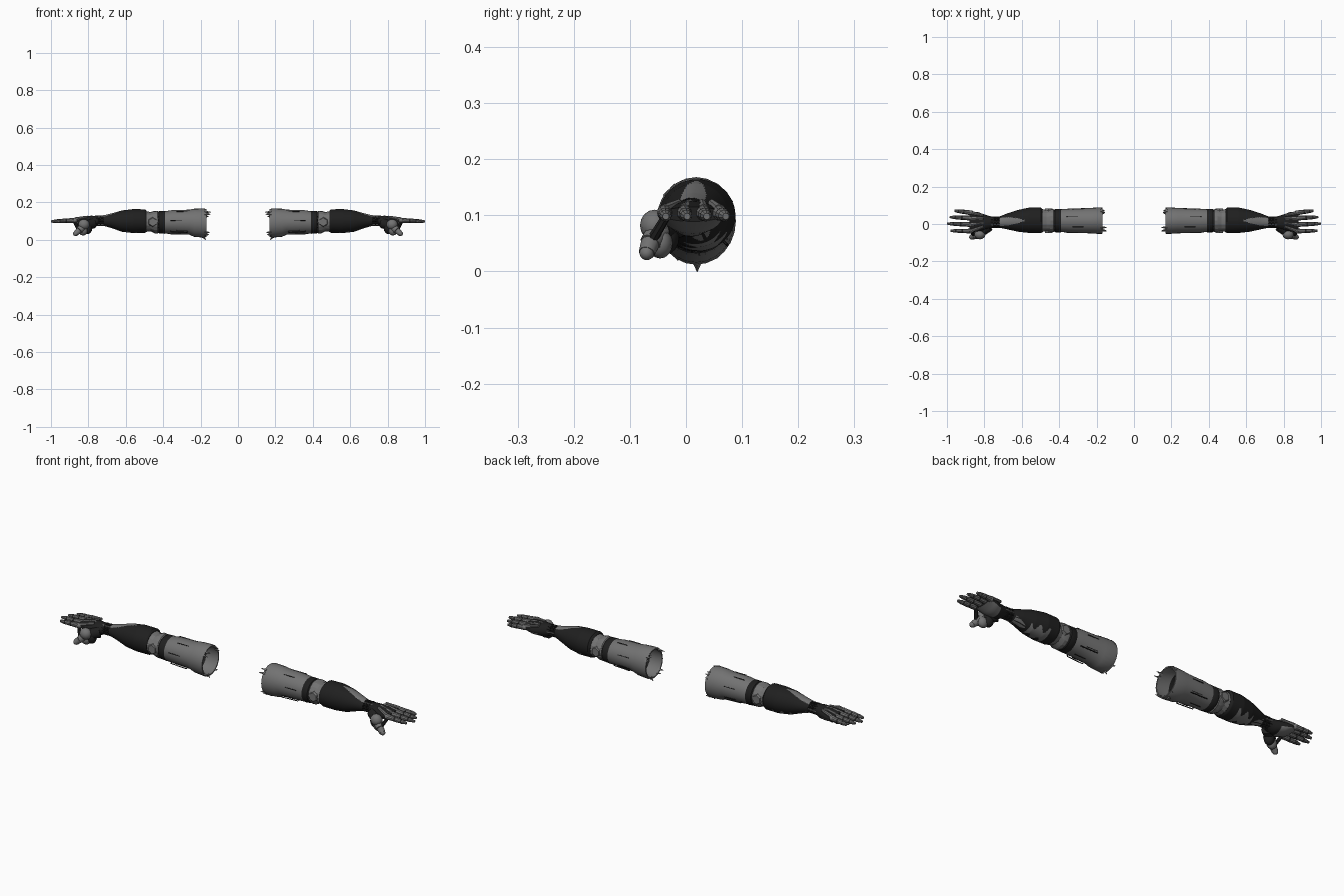
import bpy, bmesh, math, random
from mathutils import Matrix, Vector

random.seed(4)
cube = bpy.data.objects.get("Cube")
if cube:
    bpy.data.objects.remove(cube)


def material(name, value):
    m = bpy.data.materials.new(name)
    m.use_nodes = True
    color = (value, value, value, 1)
    m.diffuse_color = color
    m.node_tree.nodes["Principled BSDF"].inputs["Base Color"].default_value = color
    return m


MATS = [material("steel grey", 0.17), material("black shell", 0.014)]
GREY, BLACK = 0, 1


def finish(name, bm, angle=35):
    """Turn a bmesh into a smooth-by-angle object mirrored to the other arm."""
    mesh = bpy.data.meshes.new(name)
    bm.to_mesh(mesh)
    bm.free()
    for m in MATS:
        mesh.materials.append(m)
    ob = bpy.data.objects.new(name, mesh)
    bpy.context.scene.collection.objects.link(ob)
    bpy.ops.object.select_all(action='DESELECT')
    ob.select_set(True)
    bpy.context.view_layer.objects.active = ob
    bpy.ops.object.shade_smooth_by_angle(angle=math.radians(angle))
    mirror = ob.modifiers.new("other_arm", 'MIRROR')
    mirror.use_mirror_merge = False


def section(stations, x):
    """Interpolated (centre y, centre z, radius y, radius z) at x."""
    for a, b in zip(stations, stations[1:]):
        if x <= b[0]:
            t = (x - a[0]) / (b[0] - a[0])
            return [u + (v - u) * t for u, v in zip(a[1:], b[1:])]
    return stations[-1][1:]


def dense(stations, count):
    x0, x1 = stations[0][0], stations[-1][0]
    xs = [x0 + (x1 - x0) * i / count for i in range(count + 1)]
    return [(x, *section(stations, x)) for x in xs]


def loft(name, stations, rule, sides=24, caps=True, angle=35):
    """Skin elliptical rings along x; rule(x, angle) picks the colour."""
    bm = bmesh.new()
    rings = []
    for x, cy, cz, ry, rz in stations:
        rings.append([bm.verts.new((x, cy + ry * math.cos(a), cz + rz * math.sin(a)))
                      for a in (math.tau * i / sides for i in range(sides))])
    for k, (r, s) in enumerate(zip(rings, rings[1:])):
        for i in range(sides):
            j = (i + 1) % sides
            f = bm.faces.new((r[i], r[j], s[j], s[i]))
            x = (stations[k][0] + stations[k + 1][0]) / 2
            f.material_index = rule(x, math.tau * (i + 0.5) / sides)
    if caps:
        for ring in (rings[0], rings[-1]):
            bm.faces.new(ring).material_index = BLACK
    bmesh.ops.recalc_face_normals(bm, faces=bm.faces)
    finish(name, bm, angle)


def paint(verts, mat):
    for f in {f for v in verts for f in v.link_faces}:
        f.material_index = mat


def rod(bm, p, q, r1, r2, mat, sides=10):
    p, q = Vector(p), Vector(q)
    turn = (q - p).to_track_quat('Z', 'Y').to_matrix().to_4x4()
    made = bmesh.ops.create_cone(bm, cap_ends=True, segments=sides, radius1=r1, radius2=r2,
                                 depth=(q - p).length,
                                 matrix=Matrix.Translation((p + q) / 2) @ turn)
    paint(made["verts"], mat)


def ball(bm, p, size, mat):
    made = bmesh.ops.create_uvsphere(bm, u_segments=12, v_segments=8, radius=1,
                                     matrix=Matrix.Translation(p) @ Matrix.Diagonal((*size, 1)))
    paint(made["verts"], mat)


def on_surface(stations, x, a, lift=0.0):
    cy, cz, ry, rz = section(stations, x)
    return Vector((x, cy + (ry + lift) * math.cos(a), cz + (rz + lift) * math.sin(a)))


# Upper arm: flared open sleeve with a folded-in lining and dark floor
sleeve = [(0.168, 0.018, 0.09, 0.070, 0.074), (0.185, 0.018, 0.09, 0.071, 0.078),
          (0.235, 0.018, 0.091, 0.068, 0.075), (0.26, 0.018, 0.094, 0.067, 0.067),
          (0.35, 0.018, 0.095, 0.064, 0.064), (0.39, 0.018, 0.093, 0.061, 0.060)]
loft("sleeve_shell", sleeve, lambda x, a: GREY, caps=False)
lining = [(x, cy, cz, ry - 0.006, rz - 0.006) for x, cy, cz, ry, rz in sleeve[:4]]
loft("sleeve_lining", lining + [(0.262, 0.018, 0.093, 0.01, 0.01)],
     lambda x, a: GREY if x < 0.22 else BLACK, caps=False)
loft("sleeve_rim", [sleeve[0], (0.1685, *lining[0][1:])], lambda x, a: GREY, caps=False)

# Torn spikes in clusters around the open shoulder end
bm = bmesh.new()
for a in (0.5, 0.75, 0.95, 2.2, 2.45, 3.9, 4.2, 5.3):
    root = on_surface(sleeve, 0.178, a, -0.004)
    tip = root + Vector((-random.uniform(0.018, 0.036), random.uniform(-0.008, 0.008), 0))
    rod(bm, root, tip, 0.008, 0.001, GREY, 4)
rod(bm, (0.185, 0.02, 0.016), (0.172, 0.02, 0), 0.008, 0.001, GREY, 4)
finish("torn_spikes", bm)

# Thin slots and two side rails on the sleeve
bm = bmesh.new()
for k in range(7):
    a = math.tau * (k + 0.35) / 7
    x = 0.30 + 0.03 * (k % 2)
    made = bmesh.ops.create_cube(
        bm, size=1, matrix=Matrix.Translation(on_surface(sleeve, x, a))
        @ Matrix.Rotation(a, 4, 'X') @ Matrix.Diagonal((0.06, 0.004, 0.003, 1)))
    paint(made["verts"], BLACK)
for a in (-0.7, -2.3):
    ends = [on_surface(sleeve, x, a, 0.006) for x in (0.27, 0.36)]
    rod(bm, ends[0], ends[1], 0.0025, 0.0025, BLACK, 6)
    for x, e in zip((0.27, 0.36), ends):
        rod(bm, on_surface(sleeve, x, a, -0.004), e, 0.0025, 0.0025, BLACK, 6)
finish("sleeve_slots", bm)

# Elbow: black band, waisted grey cuff and side bosses
loft("elbow_band", [(0.38, 0.018, 0.093, 0.055, 0.055), (0.393, 0.018, 0.093, 0.063, 0.061),
                    (0.422, 0.018, 0.094, 0.062, 0.059), (0.43, 0.018, 0.094, 0.055, 0.052)],
     lambda x, a: BLACK)
loft("elbow_cuff", [(0.42, 0.018, 0.094, 0.054, 0.050), (0.43, 0.018, 0.094, 0.061, 0.060),
                    (0.447, 0.018, 0.095, 0.062, 0.060), (0.467, 0.018, 0.097, 0.058, 0.051),
                    (0.495, 0.019, 0.098, 0.061, 0.056)], lambda x, a: GREY, 16, angle=20)
bm = bmesh.new()
for s in (-1, 1):
    rod(bm, (0.456, 0.018 + s * 0.05, 0.095), (0.456, 0.018 + s * 0.065, 0.095),
        0.028, 0.022, GREY, 6)
finish("elbow_bosses", bm)

# Forearm: black shell with a grey wedge on top and torn grey patches below
forearm = [(0.488, 0.018, 0.098, 0.061, 0.056), (0.498, 0.02, 0.1, 0.068, 0.063),
           (0.56, 0.02, 0.1, 0.068, 0.064), (0.62, 0.017, 0.1, 0.058, 0.057),
           (0.68, 0.014, 0.102, 0.042, 0.038), (0.72, 0.01, 0.103, 0.030, 0.028)]


def forearm_colour(x, a):
    if abs(a - math.pi / 2) < (x - 0.58) * 5.5:
        return GREY
    below = abs(a - 1.6 * math.pi)
    if 0.54 < x < 0.635 and below < 0.5 + 0.25 * math.sin(x * 130):
        return GREY
    if 0.65 < x < 0.71 and below < (x - 0.64) * 12:
        return GREY if math.sin(a * 12) > -0.5 else BLACK
    return BLACK


loft("forearm_shell", dense(forearm, 72), forearm_colour, 96)

# Wrist: bundle of cables around a core, held by rings
bm = bmesh.new()
rod(bm, (0.70, 0.01, 0.103), (0.78, 0.01, 0.1), 0.021, 0.020, BLACK, 12)
for i in range(12):
    a = math.tau * i / 12
    c, s = math.cos(a), math.sin(a)
    rod(bm, (0.70, 0.01 + 0.027 * c, 0.103 + 0.025 * s),
        (0.775, 0.01 + 0.027 * c, 0.1 + 0.024 * s), 0.004, 0.004,
        GREY if i % 4 == 0 else BLACK, 6)
for x in (0.715, 0.732, 0.749):
    rod(bm, (x, 0.01, 0.102), (x + 0.005, 0.01, 0.102), 0.029, 0.029, BLACK, 16)
finish("wrist_cables", bm)

# Palm: chunky black hand body with a grey underside
palm = [(0.75, 0.01, 0.102, 0.027, 0.025), (0.785, 0.008, 0.095, 0.038, 0.034),
        (0.835, 0.012, 0.096, 0.052, 0.029), (0.88, 0.012, 0.102, 0.056, 0.013)]
loft("palm", dense(palm, 12),
     lambda x, a: GREY if math.pi * 1.08 < a < math.pi * 1.9 and x > 0.80 else BLACK)

# Fingers: grey back plate, knuckle and three segments each
FINGERS = [("index", -0.038, -0.036, 0.98), ("middle", -0.003, 0.002, 1.0),
           ("ring", 0.031, 0.037, 0.985), ("little", 0.060, 0.071, 0.96)]
for label, y0, y1, tip in FINGERS:
    bm = bmesh.new()
    base, end = Vector((0.872, y0, 0.104)), Vector((tip, y1, 0.098))
    rod(bm, (0.805, 0.01 + y0 * 0.6, 0.122), base + Vector((0, 0, 0.006)),
        0.007, 0.010, GREY, 8)
    cuts = [base.lerp(end, t) for t in (0, 0.42, 0.74, 1)]
    for k, (p, q) in enumerate(zip(cuts, cuts[1:])):
        r = 0.0135 - 0.0015 * k
        ball(bm, p, (r, r, r), GREY if k == 0 else BLACK)
        rod(bm, p.lerp(q, 0.12), p.lerp(q, 0.92 if k < 2 else 1), r,
            r * (0.85 if k < 2 else 0.55), GREY)
    finish(label + "_finger", bm)

# Thumb: broad base hanging forward and down, braced to the index knuckle
bm = bmesh.new()
joints = [Vector(p) for p in ((0.775, -0.012, 0.088), (0.822, -0.048, 0.074),
                              (0.850, -0.064, 0.050), (0.868, -0.070, 0.033))]
for k, (p, q) in enumerate(zip(joints, joints[1:])):
    r = (0.028, 0.022, 0.017)[k]
    rod(bm, p, q, r, r * 0.85, BLACK if k == 0 else GREY, 12)
ball(bm, joints[3], (0.014, 0.013, 0.013), GREY)
ball(bm, joints[1] + Vector((0.002, -0.008, 0.008)), (0.030, 0.026, 0.028), GREY)
ball(bm, (0.805, -0.036, 0.062), (0.026, 0.024, 0.032), BLACK)
ball(bm, (0.828, -0.046, 0.050), (0.026, 0.022, 0.027), GREY)
rod(bm, (0.875, -0.036, 0.097), joints[2], 0.008, 0.010, BLACK, 8)
finish("thumb", bm)
